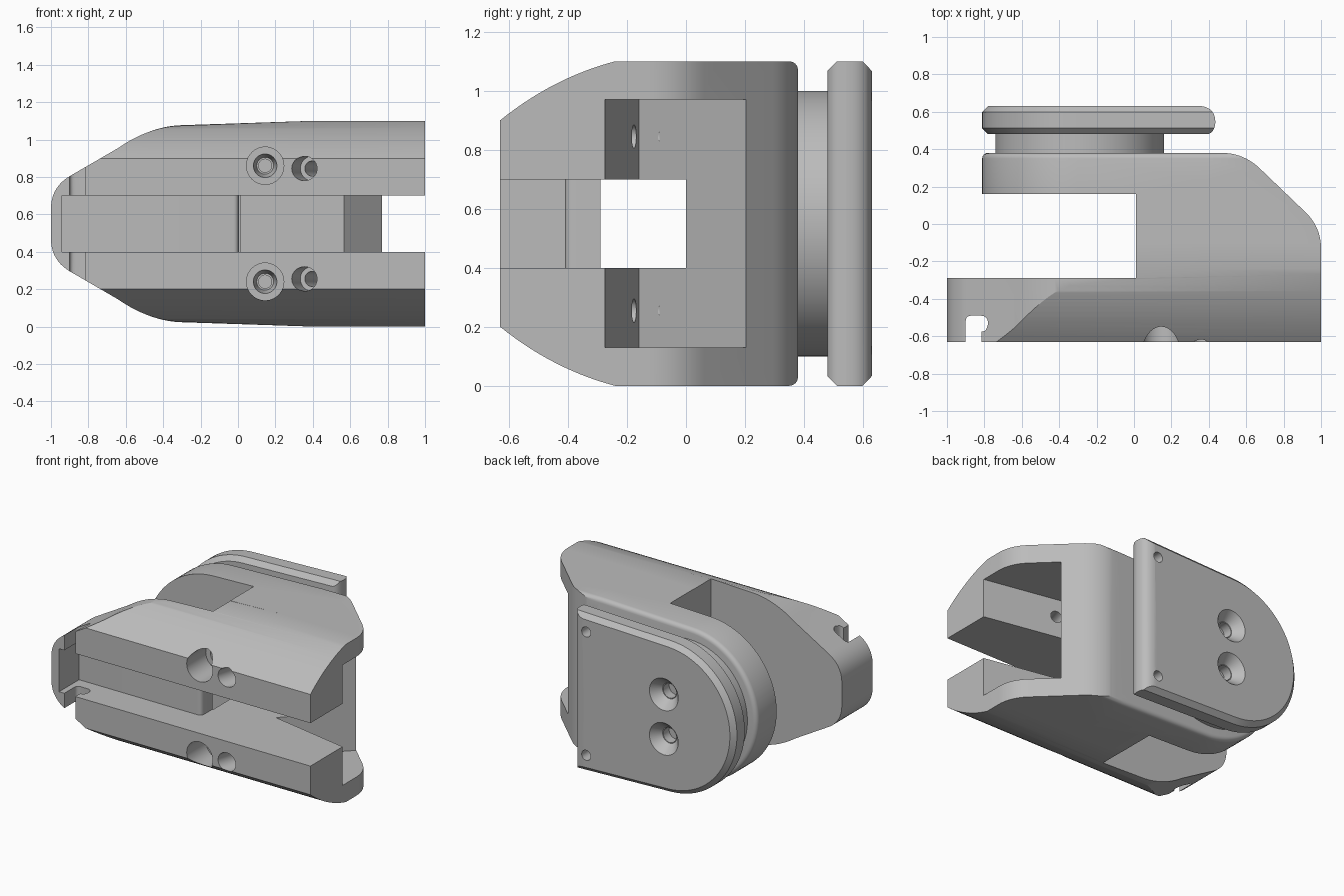
import bpy, bmesh, math
from mathutils import Vector

if "Cube" in bpy.data.objects:
    bpy.data.objects.remove(bpy.data.objects["Cube"])

MID = 0.55  # height of the symmetry plane

grey = bpy.data.materials.new("plain grey")
grey.use_nodes = True
grey.diffuse_color = (0.5, 0.5, 0.5, 1)
grey.node_tree.nodes["Principled BSDF"].inputs["Base Color"].default_value = (0.5, 0.5, 0.5, 1)

# Maps profile coordinates (a, b) and depth d to space
PLANES = {
    "plan": lambda a, b, d: (a, b, d),
    "front": lambda a, b, d: (a, d, b),
    "side": lambda a, b, d: (d, a, b),
}


def finish(name, bm):
    bmesh.ops.recalc_face_normals(bm, faces=bm.faces)
    mesh = bpy.data.meshes.new(name)
    bm.to_mesh(mesh)
    bm.free()
    mesh.materials.append(grey)
    obj = bpy.data.objects.new(name, mesh)
    bpy.context.collection.objects.link(obj)
    return obj


def prism(name, plane, points, lo, hi, bevel=0, segments=1, caps=()):
    """Extrude a profile; bevel the rim of the chosen caps (0 low, 1 high)."""
    bm = bmesh.new()
    place = PLANES[plane]
    rings = [[bm.verts.new(place(a, b, d)) for a, b in points] for d in (lo, hi)]
    ends = [bm.faces.new(ring) for ring in rings]
    n = len(points)
    for i in range(n):
        j = (i + 1) % n
        bm.faces.new((rings[0][i], rings[0][j], rings[1][j], rings[1][i]))
    bmesh.ops.recalc_face_normals(bm, faces=bm.faces)
    rim = [e for c in caps for e in ends[c].edges]
    if rim:
        bmesh.ops.bevel(bm, geom=rim, offset=bevel, segments=segments,
                        profile=0.5, affect="EDGES")
    return finish(name, bm)


def rod(name, start, end, r1, r2=None):
    """Cylinder or cone running between two points."""
    start, end = Vector(start), Vector(end)
    axis = end - start
    bm = bmesh.new()
    bmesh.ops.create_cone(bm, cap_ends=True, segments=40, radius1=r1,
                          radius2=r1 if r2 is None else r2, depth=axis.length)
    bm.transform(axis.to_track_quat("Z", "Y").to_matrix().to_4x4())
    bmesh.ops.translate(bm, verts=bm.verts, vec=(start + end) / 2)
    return finish(name, bm)


def combine(target, tool, operation="DIFFERENCE"):
    mod = target.modifiers.new("combine", "BOOLEAN")
    mod.operation, mod.solver, mod.object = operation, "EXACT", tool
    bpy.context.view_layer.objects.active = target
    bpy.ops.object.modifier_apply(modifier=mod.name)
    bpy.data.objects.remove(tool)


def curve(p0, p1, p2, steps=10):
    """Quadratic curve from p0 to p2 pulled towards p1."""
    ts = [i / steps for i in range(steps + 1)]
    return [tuple((1 - t) ** 2 * a + 2 * t * (1 - t) * b + t * t * c
                  for a, b, c in zip(p0, p1, p2)) for t in ts]


def mirrored(upper):
    """Close an upper outline with its reflection in the symmetry plane."""
    return upper + [(a, 2 * MID - b) for a, b in reversed(upper)]


def round_end(right, cx=-0.285, r=0.527, steps=24):
    """Upper outline of a round nose widening to a straight right end."""
    angles = [math.radians(179 - 87 * i / steps) for i in range(steps + 1)]
    arc = [(cx + r * math.cos(a), MID + r * math.sin(a)) for a in angles]
    return arc + right


# Main body: pointed front bar joined to a round rear arm
nose = (curve((-1, 0.63), (-1, 0.75), (-0.89, 0.81))
        + curve((-0.64, 0.955), (-0.49, 1.06), (-0.33, 1.073))
        + [(0.4, 1.1), (1.2, 1.1)])
body = prism("main_body", "front", mirrored(nose), -0.63, 0.1)
arm = prism("rear_arm", "front", mirrored(round_end([(0.4, 1.1), (1.2, 1.1)])),
            -0.1, 0.38, 0.03, 4, (1,))
combine(body, arm, "UNION")

# Trim to the curved cross-section and the chamfered plan
section = mirrored(curve((-0.63, 0.9), (-0.45, 1.045), (-0.24, 1.1), 14)
                   + [(0.5, 1.1)])
combine(body, prism("section", "side", section, -1.5, 1.5), "INTERSECT")
plan = ([(-1.2, -0.8), (-1.2, 0.5), (0.4, 0.5), (0.4, 0.38)]
        + curve((0.47, 0.38), (0.59, 0.38), (0.68, 0.29))
        + curve((0.92, 0.06), (1, -0.02), (1, -0.13)) + [(1, -0.8)])
combine(body, prism("plan", "plan", plan, -0.5, 1.6), "INTERSECT")

# Openings in the body
notch = [(-1.5, -0.29), (0.01, -0.29), (0.01, 0.16), (-1.5, 0.16)]
slot = ([(-0.94, -1), (-0.94, -0.41)]
        + curve((-0.025, -0.41), (0.005, -0.41), (0.005, -0.37), 6)
        + [(0.005, 0), (1.5, 0), (1.5, -1)])
pocket = [(0.405, -0.16), (1, -0.275), (1.5, -0.275), (1.5, 0.93)]
keyhole = ([(-0.9, -1)] + curve((-0.9, -0.52), (-0.9, -0.49), (-0.87, -0.49), 5)
           + curve((-0.82, -0.49), (-0.78, -0.49), (-0.78, -0.535), 6)
           + curve((-0.785, -0.55), (-0.79, -0.575), (-0.815, -0.575), 5)
           + [(-0.815, -1)])
for name, points, lo, hi in (("notch", notch, -0.5, 1.6), ("slot", slot, 0.4, 0.7),
                             ("pocket", pocket, 0.13, 0.97),
                             ("keyhole", keyhole, -0.5, 1.6)):
    combine(body, prism(name, "plan", points, lo, hi))

# Screw holes and slanted pin holes above and below the slot
for side in (-1, 1):
    z = MID + side * 0.31
    combine(body, rod("screw_head", (0.145, -0.8, z), (0.145, -0.42, z), 0.1))
    combine(body, rod("screw_taper", (0.145, -0.43, z), (0.145, -0.33, z), 0.065, 0.045))
    combine(body, rod("screw_shank", (0.145, -0.36, z), (0.145, -0.15, z), 0.035))
    z = MID + side * 0.295
    entry, leave = Vector((0.355, -0.63, z)), Vector((0.49, -0.17, z))
    way = leave - entry
    combine(body, rod("pin_wide", entry - way * 0.4, entry + way * 0.3, 0.065))
    combine(body, rod("pin_narrow", entry, leave + way * 0.15, 0.04))

# Round neck between the arm and the back plate
neck = rod("neck", (-0.29, 0.37, MID), (-0.29, 0.49, MID), 0.45)
bm = bmesh.new()
bmesh.ops.create_cone(bm, cap_ends=True, segments=96, radius1=0.45, radius2=0.45, depth=0.12)
for v in bm.verts:
    v.co = (v.co.x - 0.29, v.co.z + 0.43, v.co.y + MID)
bmesh.ops.recalc_face_normals(bm, faces=bm.faces)
bm.to_mesh(neck.data)
bm.free()

# Back plate: round nose, chamfered rim, rounded straight edge
plate = prism("back_plate", "front", mirrored(round_end([(0.4, 1.1), (0.6, 1.1)])),
              0.48, 0.63, 0.032, 1, (0, 1))
edge = ([(-1.2, 0.4), (-1.2, 0.7), (0.34, 0.7), (0.34, 0.63)]
        + curve((0.36, 0.63), (0.435, 0.62), (0.435, 0.545), 8)
        + curve((0.435, 0.54), (0.43, 0.49), (0.395, 0.48), 6) + [(0.395, 0.4)])
combine(plate, prism("edge", "plan", edge, -0.5, 1.6), "INTERSECT")
for side in (-1, 1):
    z = MID + side * 0.155
    combine(plate, rod("countersink", (-0.27, 0.64, z), (-0.27, 0.565, z), 0.12, 0.055))
    combine(plate, rod("socket", (-0.27, 0.6, z), (-0.27, 0.5, z), 0.05))
    z = MID + side * 0.43
    combine(plate, rod("corner_hole", (0.33, 0.7, z), (0.33, 0.53, z), 0.035))

# Smooth the curved faces while keeping the edges crisp
for obj in (body, neck, plate):
    bpy.ops.object.select_all(action="DESELECT")
    obj.select_set(True)
    bpy.context.view_layer.objects.active = obj
    bpy.ops.object.shade_smooth_by_angle(angle=math.radians(25))
